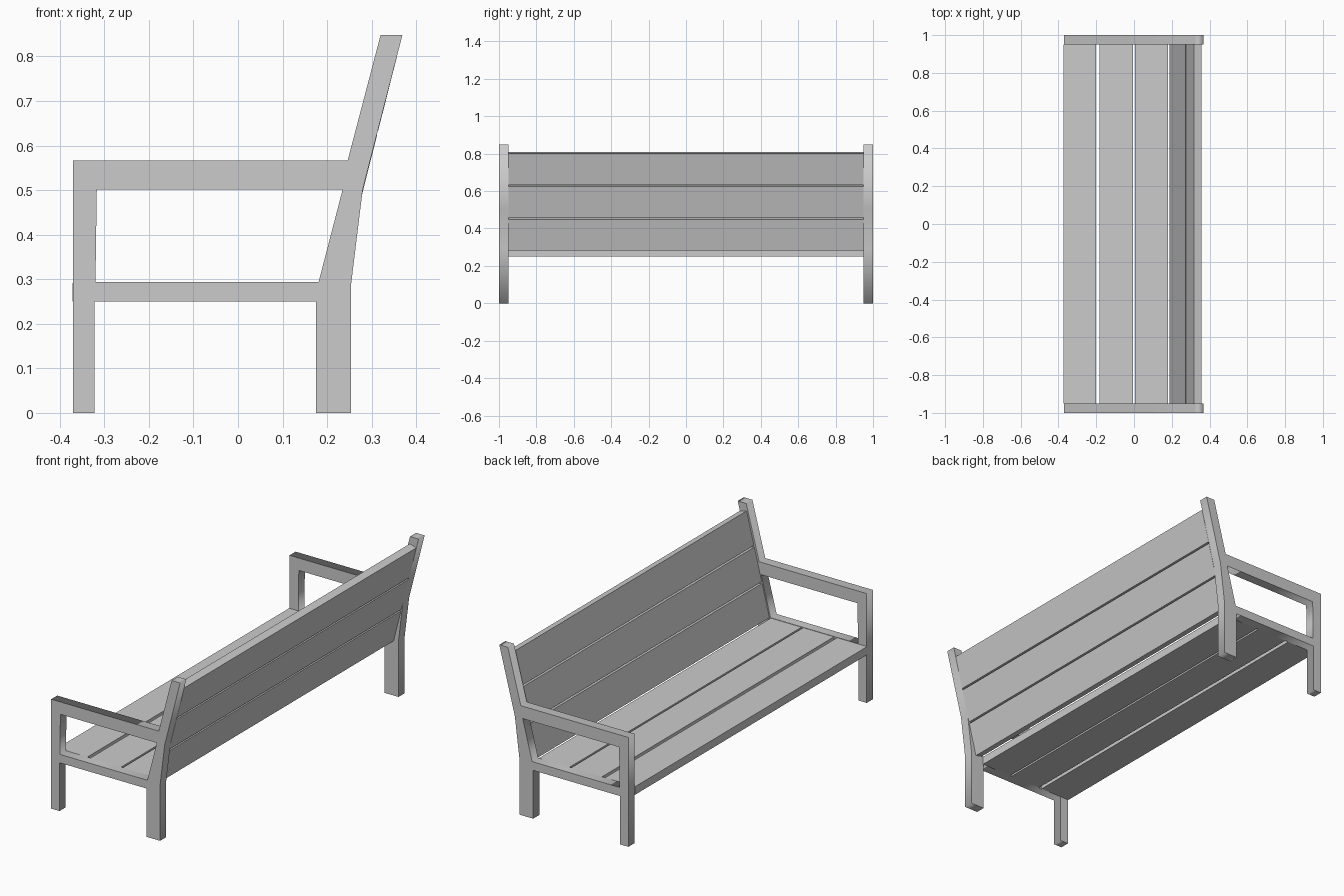
import bpy, math
from mathutils import Vector

if "Cube" in bpy.data.objects:
    bpy.data.objects.remove(bpy.data.objects["Cube"])

# Side frame: legs, seat rail, armrest and raked back post as one outline with an opening
OUTLINE = [(-0.37, 0), (-0.322, 0), (-0.322, 0.25), (0.175, 0.25), (0.175, 0),
           (0.254, 0), (0.254, 0.29), (0.28, 0.502), (0.369, 0.848),
           (0.32, 0.848), (0.246, 0.566), (-0.37, 0.566)]
OPENING = [(-0.32, 0.294), (-0.317, 0.502), (0.235, 0.502), (0.181, 0.294)]


def side_frame(name, y):
    curve = bpy.data.curves.new(name, 'CURVE')
    curve.dimensions = '2D'
    curve.fill_mode = 'BOTH'
    curve.extrude = 0.025
    for pts in (OUTLINE, OPENING):
        s = curve.splines.new('POLY')
        s.points.add(len(pts) - 1)
        for p, (x, z) in zip(s.points, pts):
            p.co = (x, z, 0, 1)
        s.use_cyclic_u = True
    ob = bpy.data.objects.new(name, curve)
    bpy.context.collection.objects.link(ob)
    ob.rotation_euler.x = math.pi / 2
    ob.location.y = y
    bpy.ops.object.select_all(action='DESELECT')
    ob.select_set(True)
    bpy.context.view_layer.objects.active = ob
    bpy.ops.object.convert(target='MESH')
    bpy.context.object.name = name


def plank(name, center, width, thick, tilt=0.0):
    bpy.ops.mesh.primitive_cube_add(size=1, location=center, rotation=(0, tilt, 0))
    ob = bpy.context.object
    ob.name = name
    ob.scale = (width, 1.9, thick)


side_frame("side_frame_front", -0.975)
side_frame("side_frame_back", 0.975)

# Seat slats
for i, (a, b) in enumerate([(-0.372, -0.2), (-0.182, -0.006), (0.004, 0.179)]):
    plank(f"seat_slat_{i + 1}", ((a + b) / 2, 0, 0.271), b - a, 0.042)

# Backrest slats, stacked along the raked back line
ANGLE = math.atan2(0.131, 0.518)
up = Vector((math.sin(ANGLE), 0, math.cos(ANGLE)))
start = Vector((0.2065, 0, 0.287))
LENGTH, GAP = 0.534, 0.009
width = (LENGTH - 2 * GAP) / 3
for i in range(3):
    c = start + up * (width / 2 + i * (width + GAP))
    plank(f"back_slat_{i + 1}", c, 0.04, width, ANGLE)
